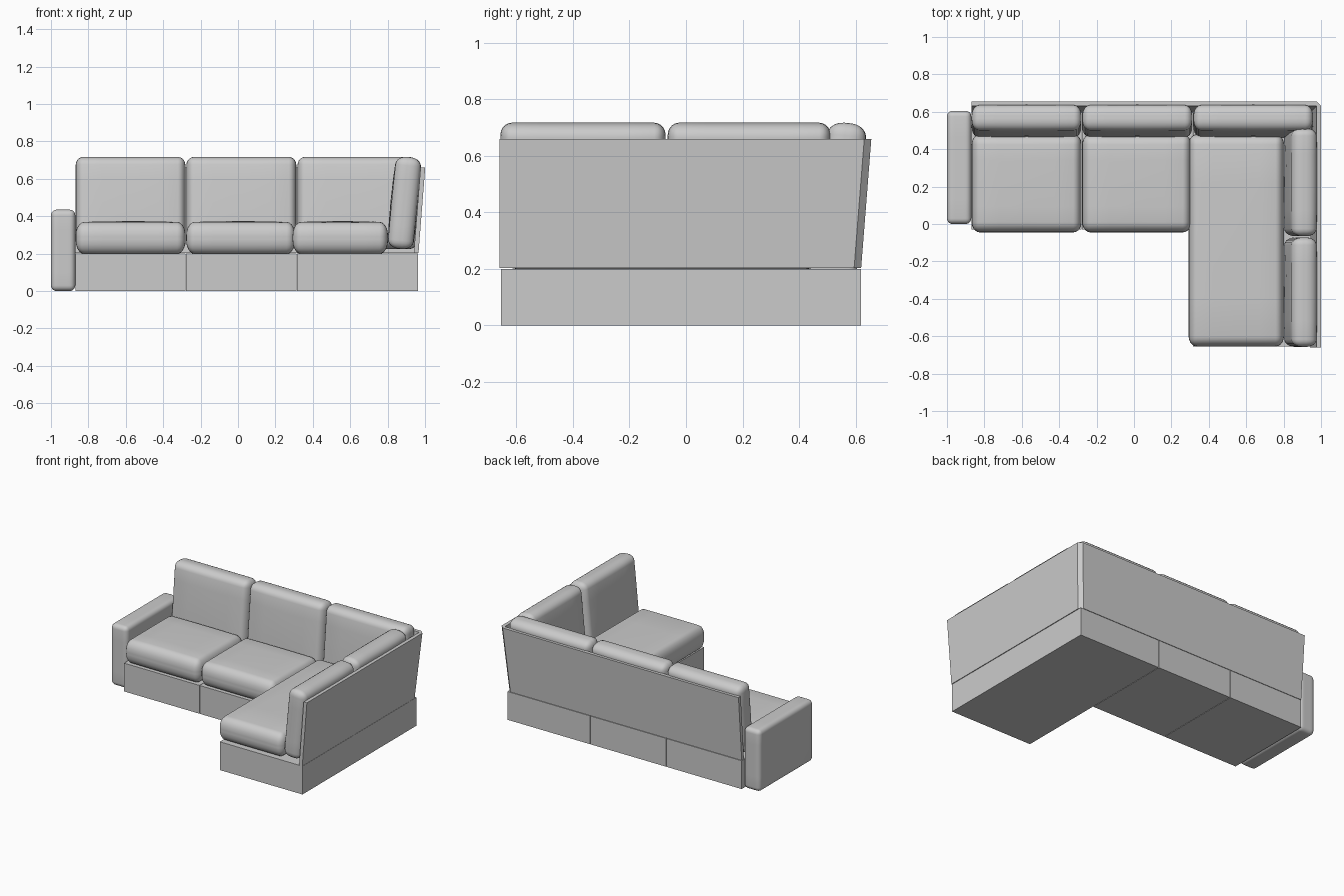
import bpy, bmesh, math
from mathutils import Vector

if "Cube" in bpy.data.objects:
    bpy.data.objects.remove(bpy.data.objects["Cube"], do_unlink=True)


def add_object(name, bm, location=(0, 0, 0), rotation=(0, 0, 0), smooth=False):
    bmesh.ops.recalc_face_normals(bm, faces=bm.faces)
    mesh = bpy.data.meshes.new(name)
    bm.to_mesh(mesh)
    bm.free()
    obj = bpy.data.objects.new(name, mesh)
    obj.location = location
    obj.rotation_euler = rotation
    bpy.context.collection.objects.link(obj)
    if smooth:
        bpy.ops.object.select_all(action='DESELECT')
        obj.select_set(True)
        bpy.context.view_layer.objects.active = obj
        bpy.ops.object.shade_smooth_by_angle(angle=math.radians(40))
    return obj


def padded_box(name, low, high, radii, crown=0.0, crown_axis=2, rotation=(0, 0, 0)):
    """Rounded box with its own radius per axis and two gently domed faces."""
    low, high = Vector(low), Vector(high)
    half = (high - low) / 2
    bm = bmesh.new()
    bmesh.ops.create_cube(bm, size=2)
    bmesh.ops.bevel(bm, geom=list(bm.edges), offset=0.5, segments=5,
                    profile=0.5, affect='EDGES')
    # Extra cuts across the flat areas carry the dome
    for axis in range(3):
        normal = Vector((0, 0, 0))
        normal[axis] = 1
        for cut in (-0.3, 0, 0.3):
            bmesh.ops.bisect_plane(bm, geom=bm.verts[:] + bm.edges[:] + bm.faces[:],
                                   plane_co=normal * cut, plane_no=normal)
    side_axes = [a for a in range(3) if a != crown_axis]
    for v in bm.verts:
        unit = v.co.copy()
        for a in range(3):
            size = abs(unit[a])
            core = half[a] - radii[a]
            if size <= 0.5:
                dist = core * size / 0.5
            else:
                dist = core + radii[a] * (size - 0.5) / 0.5
            v.co[a] = math.copysign(dist, unit[a])
        dome = crown
        for a in side_axes:
            dome *= 1 - (v.co[a] / half[a]) ** 2
        v.co[crown_axis] += dome * unit[crown_axis]
    return add_object(name, bm, (low + high) / 2, rotation, smooth=True)


def plain_box(name, low, high):
    low, high = Vector(low), Vector(high)
    bm = bmesh.new()
    bmesh.ops.create_cube(bm, size=1)
    bmesh.ops.scale(bm, vec=high - low, verts=bm.verts)
    return add_object(name, bm, (low + high) / 2)


# Plinth modules
FRONT, CHAISE, BACK = -0.03, -0.655, 0.62
plain_box("base_right", (-0.87, FRONT, 0), (-0.281, BACK, 0.2))
plain_box("base_middle", (-0.278, FRONT, 0), (0.313, BACK, 0.2))
plain_box("base_chaise", (0.316, CHAISE, 0), (0.963, BACK, 0.2))

# Seat cushions
SEAT_RADII = (0.045, 0.055, 0.07)
seats = {
    "seat_cushion_right": (-0.868, -0.28, -0.045),
    "seat_cushion_middle": (-0.277, 0.306, -0.045),
    "seat_cushion_chaise": (0.292, 0.802, -0.655),
}
for name, (x0, x1, y0) in seats.items():
    padded_box(name, (x0, y0, 0.2), (x1, 0.48, 0.368), SEAT_RADII, 0.006)

# Leaning back panel wrapping the corner, with a clipped outer corner
plan = [(-0.87, 0.62, 0, 1), (0.94, 0.62, 1, 1), (0.965, 0.595, 1, 1),
        (0.965, -0.66, 1, 0), (0.94, -0.66, 1, 0), (0.94, 0.595, 1, 1),
        (-0.87, 0.595, 0, 1)]
LEAN = 0.036
bm = bmesh.new()
bottom = [bm.verts.new((x, y, 0.203)) for x, y, lx, ly in plan]
top = [bm.verts.new((x + lx * LEAN, y + ly * LEAN, 0.66)) for x, y, lx, ly in plan]
bm.faces.new(bottom)
bm.faces.new(top)
for i in range(len(plan)):
    j = (i + 1) % len(plan)
    bm.faces.new((bottom[i], bottom[j], top[j], top[i]))
add_object("back_panel", bm)

# Back cushions along the rear
TILT = math.radians(5.5)
Z0, Z1 = 0.225, 0.717
for name, x0, x1 in (("back_cushion_right", -0.868, -0.281),
                     ("back_cushion_middle", -0.276, 0.312),
                     ("back_cushion_corner", 0.318, 0.957)):
    padded_box(name, (x0, 0.482, Z0), (x1, 0.616, Z1), (0.04, 0.055, 0.045),
               0.008, 1, (-TILT, 0, 0))

# Back cushions along the chaise side
for name, y0, y1 in (("side_cushion_front", -0.657, -0.072),
                     ("side_cushion_rear", -0.065, 0.512)):
    padded_box(name, (0.823, y0, Z0), (0.957, y1, Z1), (0.055, 0.04, 0.045),
               0.008, 0, (0, TILT, 0))

# Armrest
padded_box("armrest", (-1, 0, 0), (-0.87, 0.605, 0.435), (0.03, 0.03, 0.03))
